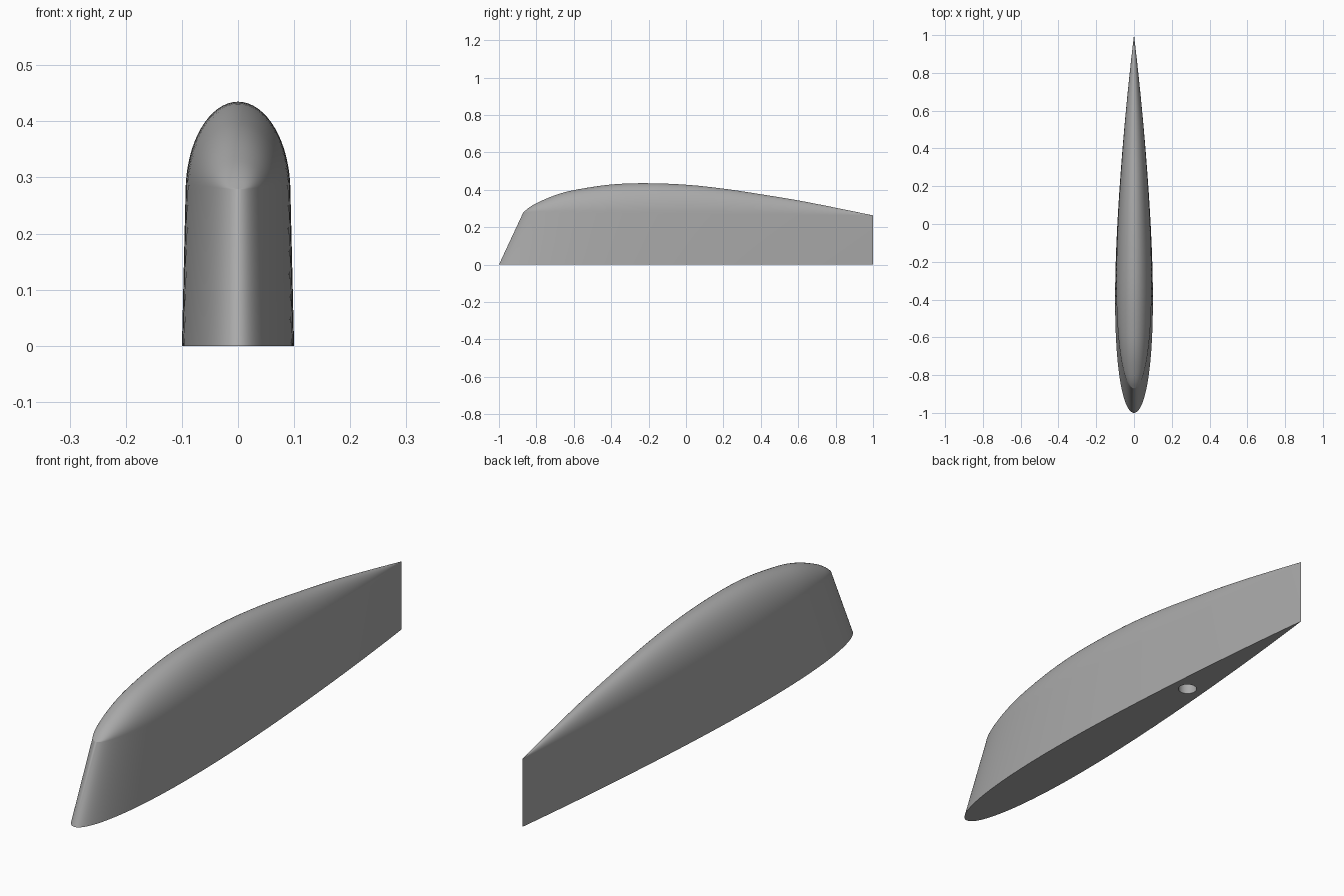
import bpy, bmesh, math

if "Cube" in bpy.data.objects:
    bpy.data.objects.remove(bpy.data.objects["Cube"])

grey = bpy.data.materials.new("plain grey")
grey.diffuse_color = (0.4, 0.4, 0.4, 1)
grey.use_nodes = True
grey.node_tree.nodes["Principled BSDF"].inputs["Base Color"].default_value = grey.diffuse_color

# Crest line of the rounded top (y, z)
CREST = [(-.87, .279), (-.84, .304), (-.8, .328), (-.7, .371), (-.6, .398),
         (-.4, .428), (-.22, .435), (0, .427), (.2, .406), (.4, .376),
         (.6, .343), (.8, .304), (1, .263)]


def slope(i):
    a, b = CREST[max(i - 1, 0)], CREST[min(i + 1, len(CREST) - 1)]
    return (b[1] - a[1]) / (b[0] - a[0])


def crest(y):
    """Smooth Hermite curve through the crest points."""
    i = max(k for k in range(len(CREST) - 1) if k == 0 or CREST[k][0] <= y)
    (y0, z0), (y1, z1) = CREST[i], CREST[i + 1]
    d = y1 - y0
    t = (y - y0) / d
    return ((2*t**3 - 3*t**2 + 1) * z0 + (t**3 - 2*t**2 + t) * d * slope(i)
            + (3*t**2 - 2*t**3) * z1 + (t**3 - t**2) * d * slope(i + 1))


def half_width(s):
    """Symmetric foil, ten percent thick, closed at the tail."""
    return 0.5 * (.2969 * math.sqrt(s) - .126 * s - .3516 * s**2
                  + .2843 * s**3 - .1036 * s**4)


# Fin body: raked foil wall with an elliptical cap lofted over it
STATIONS, ARC = 72, 32
bm = bmesh.new()
rows = []
for i in range(STATIONS + 1):
    s = (1 - math.cos(math.pi * i / STATIONS)) / 2
    w = half_width(s) if 0 < i < STATIONS else 0
    y = -.87 + 1.87 * s
    z = .279 - .016 * s
    h = crest(y) - z
    row = [(2 * w, -1 + 2 * s, 0)]
    for k in range(ARC + 1):
        a = math.pi * k / ARC
        row.append((1.87 * w * math.cos(a), y, z + h * math.sin(a)))
    row.append((-2 * w, -1 + 2 * s, 0))
    rows.append([bm.verts.new(p) for p in row])
for a, b in zip(rows, rows[1:]):
    for k in range(len(a) - 1):
        bm.faces.new((a[k], b[k], b[k + 1], a[k + 1]))
    bm.faces.new((a[-1], b[-1], b[0], a[0]))     # flat underside
bmesh.ops.remove_doubles(bm, verts=bm.verts, dist=1e-5)
bmesh.ops.dissolve_degenerate(bm, dist=1e-6, edges=bm.edges)
bmesh.ops.recalc_face_normals(bm, faces=bm.faces)
mesh = bpy.data.meshes.new("fin_body")
bm.to_mesh(mesh)
bm.free()
fin = bpy.data.objects.new("fin_body", mesh)
bpy.context.collection.objects.link(fin)
mesh.materials.append(grey)

# Round socket in the underside
bpy.ops.mesh.primitive_cylinder_add(vertices=48, radius=.035, depth=.4,
                                    location=(0, .32, 0))
cutter = bpy.context.object
cutter.name = "socket_cutter"
cutter.data.materials.append(grey)
cutter.hide_render = True
cutter.hide_set(True)
cut = fin.modifiers.new("socket", 'BOOLEAN')
cut.operation = 'DIFFERENCE'
cut.solver = 'EXACT'
cut.object = cutter

# Bake the socket, then smooth while keeping sharp edges
bpy.context.view_layer.objects.active = fin
fin.select_set(True)
bpy.ops.object.modifier_apply(modifier="socket")
bpy.data.objects.remove(cutter)
bpy.ops.object.shade_smooth_by_angle(angle=math.radians(35))
